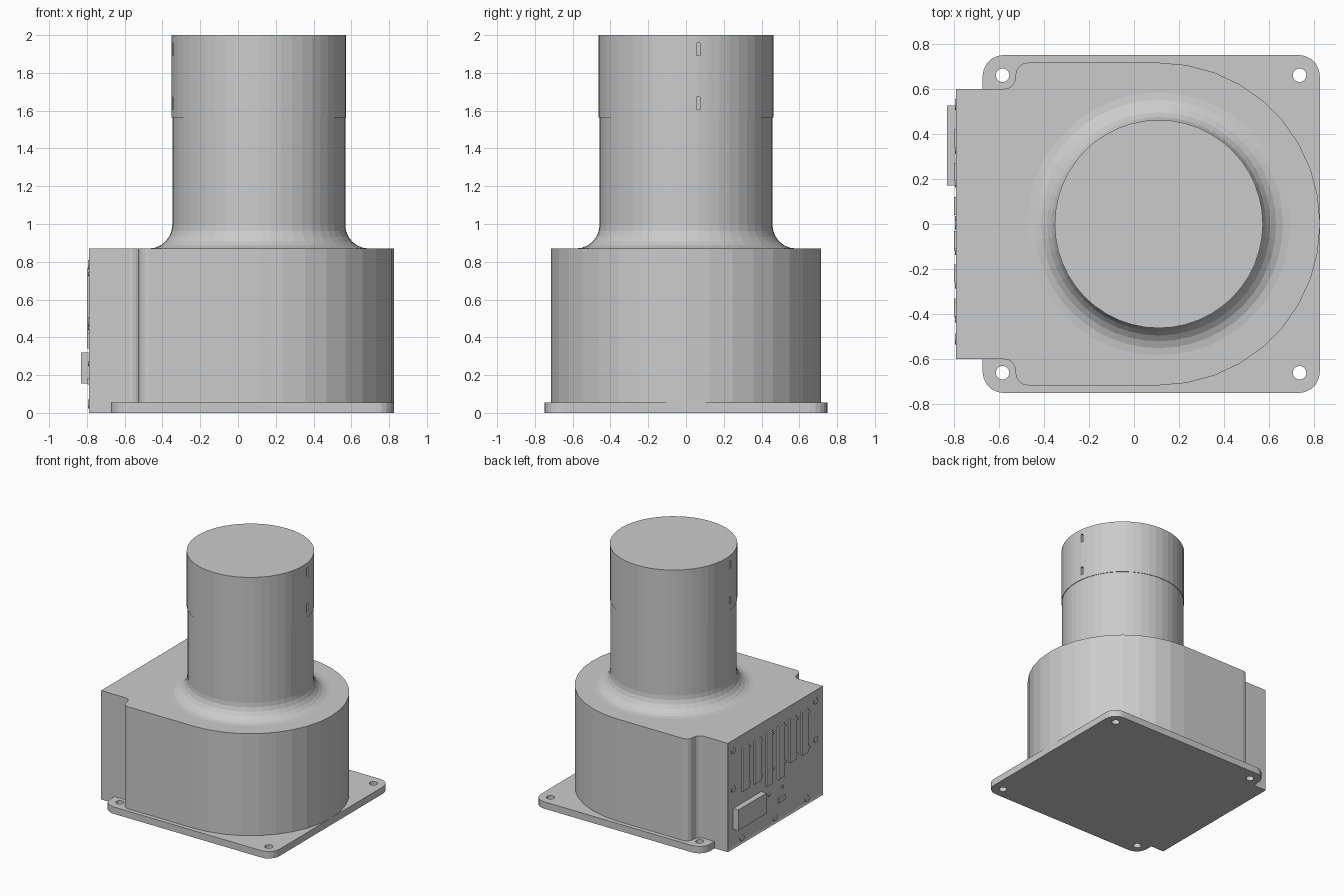
import bpy, bmesh
from math import sin, cos, pi, radians
from mathutils import Matrix

if "Cube" in bpy.data.objects:
    bpy.data.objects.remove(bpy.data.objects["Cube"])

CX = 0.11        # axis of the round housing and column
BACK = -0.79     # plane of the connector panel


def finish(bm, name, cutter=False):
    bmesh.ops.recalc_face_normals(bm, faces=bm.faces)
    me = bpy.data.meshes.new(name)
    bm.to_mesh(me)
    bm.free()
    ob = bpy.data.objects.new(name, me)
    bpy.context.collection.objects.link(ob)
    if cutter:
        ob.hide_render = True
        ob.hide_set(True)
        ob.display_type = 'WIRE'
    return ob


def arc(cx, cy, r, a0, a1, n):
    return [(cx + r * cos(radians(a0 + (a1 - a0) * i / n)),
             cy + r * sin(radians(a0 + (a1 - a0) * i / n))) for i in range(n + 1)]


def prism(outline, z0, z1):
    bm = bmesh.new()
    f = bm.faces.new([bm.verts.new((x, y, z0)) for x, y in outline])
    top = bmesh.ops.extrude_face_region(bm, geom=[f])['geom']
    bmesh.ops.translate(bm, vec=(0, 0, z1 - z0),
                        verts=[v for v in top if isinstance(v, bmesh.types.BMVert)])
    bmesh.ops.recalc_face_normals(bm, faces=bm.faces)
    return bm


def add_box(bm, lo, hi):
    c = [(a + b) / 2 for a, b in zip(lo, hi)]
    s = [b - a for a, b in zip(lo, hi)]
    bmesh.ops.create_cube(bm, size=1, matrix=Matrix.Translation(c) @ Matrix.Diagonal((*s, 1)))


def add_cyl(bm, loc, r, depth, axis='Z', n=16):
    rot = Matrix.Rotation(pi / 2, 4, 'Y') if axis == 'X' else Matrix()
    bmesh.ops.create_cone(bm, cap_ends=True, segments=n, radius1=r, radius2=r,
                          depth=depth, matrix=Matrix.Translation(loc) @ rot)


def cut(ob, cutter):
    m = ob.modifiers.new("cut", 'BOOLEAN')
    m.operation = 'DIFFERENCE'
    m.solver = 'EXACT'
    m.object = cutter


# base plate with rounded corners and four mounting holes
r = 0.095
plate = (arc(0.825 - r, 0.75 - r, r, 0, 90, 5) + arc(-0.672 + r, 0.75 - r, r, 90, 180, 5)
         + arc(-0.672 + r, -0.75 + r, r, 180, 270, 5) + arc(0.825 - r, -0.75 + r, r, 270, 360, 5))
base = finish(prism(plate, 0, 0.055), "base_plate")
bm = bmesh.new()
for x in (-0.583, 0.735):
    for y in (-0.66, 0.66):
        add_cyl(bm, (x, y, 0.03), 0.03, 0.2, n=20)
cut(base, finish(bm, "mounting_hole_cutter", True))

# housing: half round front, notched shoulders, square back
half = (arc(CX, 0, 0.716, 0, 90, 9) + arc(-0.47, 0.66, 0.056, 90, 180, 4)
        + arc(-0.576, 0.65, 0.05, 0, -90, 4) + [(BACK, 0.6)])
outline = half + [(x, -y) for x, y in reversed(half[1:])]
bm = prism(outline, 0.0005, 0.87)
back = min(bm.faces, key=lambda f: f.calc_center_median().x)
bmesh.ops.inset_region(bm, faces=[back], thickness=0.02, depth=-0.005)
finish(bm, "housing")

# column: lathed profile with a flared foot and a slightly wider cap sleeve
flare = [(x, z) for x, z in arc(0.458 + 0.125, 0.87 + 0.125, 0.125, 270, 180, 6)]
profile = [(0, 0.86), (0.583, 0.86)] + flare + [(0.458, 1.565), (0.462, 1.565), (0.462, 2), (0, 2)]
bm = bmesh.new()
vs = [bm.verts.new((CX + x, 0, z)) for x, z in profile]
es = [bm.edges.new(p) for p in zip(vs, vs[1:])]
bmesh.ops.spin(bm, geom=vs + es, cent=(CX, 0, 0), axis=(0, 0, 1), angle=2 * pi, steps=48)
bmesh.ops.remove_doubles(bm, verts=bm.verts, dist=1e-4)
column = finish(bm, "column")

# two small slots on opposite sides of the cap sleeve
bm = bmesh.new()
for s in (1, -1):
    for z in (1.64, 1.925):
        add_box(bm, (CX + s * 0.46 - 0.03, s * 0.065 - 0.01, z - 0.033),
                (CX + s * 0.46 + 0.03, s * 0.065 + 0.01, z + 0.033))
cut(column, finish(bm, "slot_cutter", True))

# row of six slim port blocks, the middle two longer
bm = bmesh.new()
for i in range(6):
    y = 0.38 - 0.15 * i
    low = 0.34 if i in (2, 3) else 0.418
    add_box(bm, (BACK - 0.009, y - 0.04, low), (BACK + 0.02, y + 0.04, 0.765))
finish(bm, "port_blocks")

# jack screws at the ends of the ports
bm = bmesh.new()
for i in range(6):
    y = 0.38 - 0.15 * i
    for z in (0.45, 0.735):
        add_cyl(bm, (BACK + 0.003, y - 0.056, z), 0.011, 0.016, 'X', 8)
finish(bm, "jack_screws")

# power connector
bm = bmesh.new()
add_box(bm, (-0.83, 0.17, 0.155), (BACK + 0.02, 0.525, 0.32))
finish(bm, "power_connector")

# panel screws
bm = bmesh.new()
for y, z in [(0.53, 0.785), (-0.51, 0.785), (0.53, 0.48), (-0.51, 0.48),
             (0.42, 0.047), (0, 0.047), (-0.4, 0.047)]:
    add_cyl(bm, (BACK + 0.004, y, z), 0.025, 0.016, 'X', 16)
finish(bm, "panel_screws")

# toggle switch and indicator lamps
bm = bmesh.new()
add_box(bm, (BACK - 0.006, -0.12, 0.15), (BACK + 0.02, -0.04, 0.185))
finish(bm, "switch")
bm = bmesh.new()
for y in (0.08, -0.09):
    add_cyl(bm, (BACK + 0.003, y, 0.26), 0.012, 0.016, 'X', 10)
finish(bm, "indicator_lamps")
